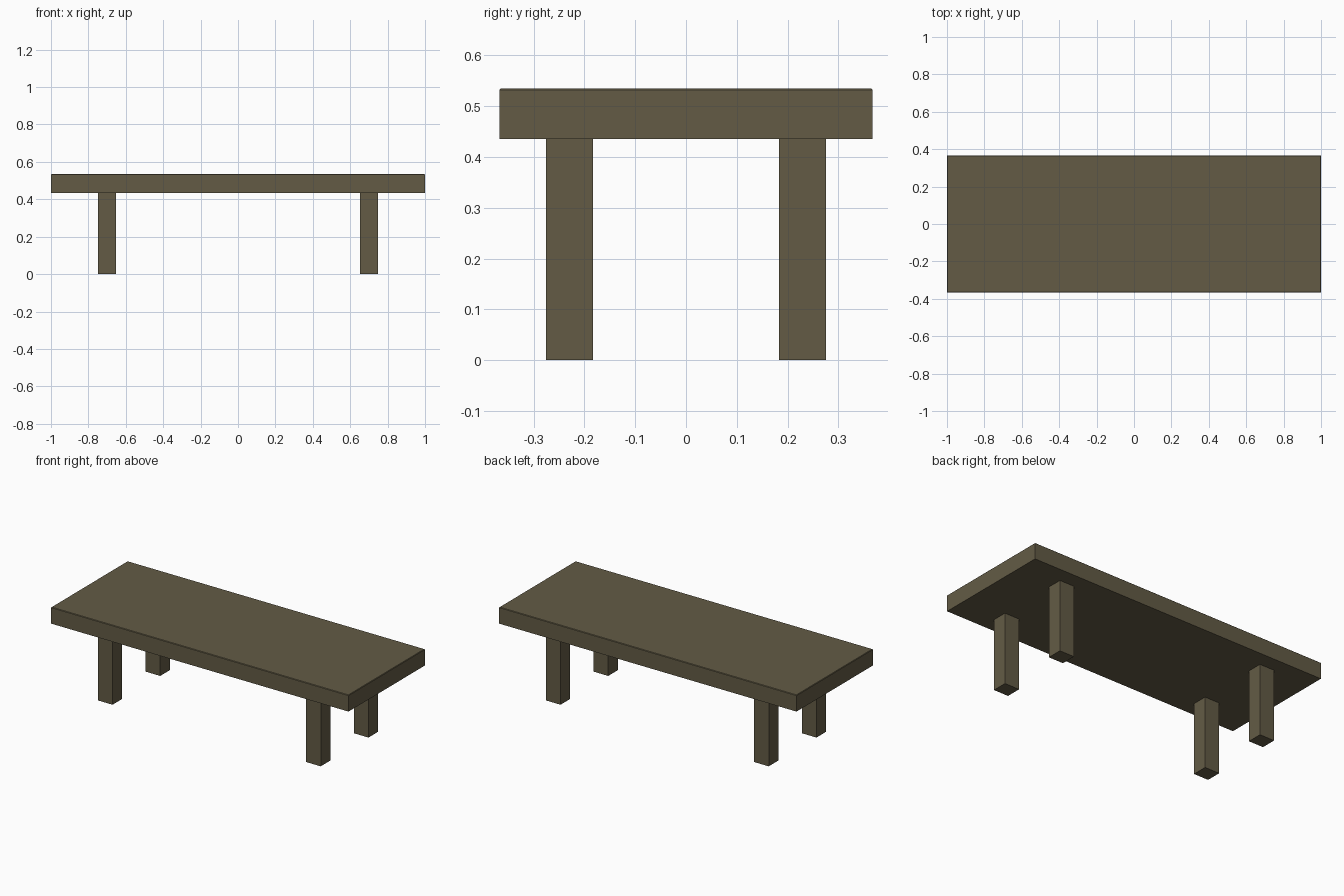
import bpy
import bmesh
from mathutils import Vector

default_cube = bpy.data.objects.get("Cube")
if default_cube:
    bpy.data.objects.remove(default_cube, do_unlink=True)

# Single wood colour
wood = bpy.data.materials.new("dark_olive_wood")
wood.use_nodes = True
colour = (0.125, 0.105, 0.06, 1)
wood.diffuse_color = colour
wood.node_tree.nodes["Principled BSDF"].inputs["Base Color"].default_value = colour

TOP_Z, UNDERSIDE_Z = 0.535, 0.435


def box(name, low, high, top_bevel=0):
    """Flat-faced box between two corners, optionally easing its top rim."""
    low, high = Vector(low), Vector(high)
    bm = bmesh.new()
    bmesh.ops.create_cube(bm, size=1)
    bmesh.ops.scale(bm, vec=high - low, verts=bm.verts)
    bmesh.ops.translate(bm, vec=(low + high) / 2, verts=bm.verts)
    if top_bevel:
        rim = [e for e in bm.edges if all(v.co.z > high.z - 0.001 for v in e.verts)]
        bmesh.ops.bevel(bm, geom=rim, offset=top_bevel, segments=1, affect='EDGES')
    mesh = bpy.data.meshes.new(name)
    bm.to_mesh(mesh)
    bm.free()
    mesh.materials.append(wood)
    obj = bpy.data.objects.new(name, mesh)
    bpy.context.collection.objects.link(obj)
    return obj


# Thick slab
box("table_top", (-1, -0.367, UNDERSIDE_Z), (1, 0.367, TOP_Z), top_bevel=0.003)

# Four inset square legs
for side, x in (("left", 0.7), ("right", -0.7)):
    for end, y in (("front", -0.229), ("back", 0.229)):
        box(f"{end}_{side}_leg", (x - 0.049, y - 0.046, 0),
            (x + 0.049, y + 0.046, UNDERSIDE_Z))
